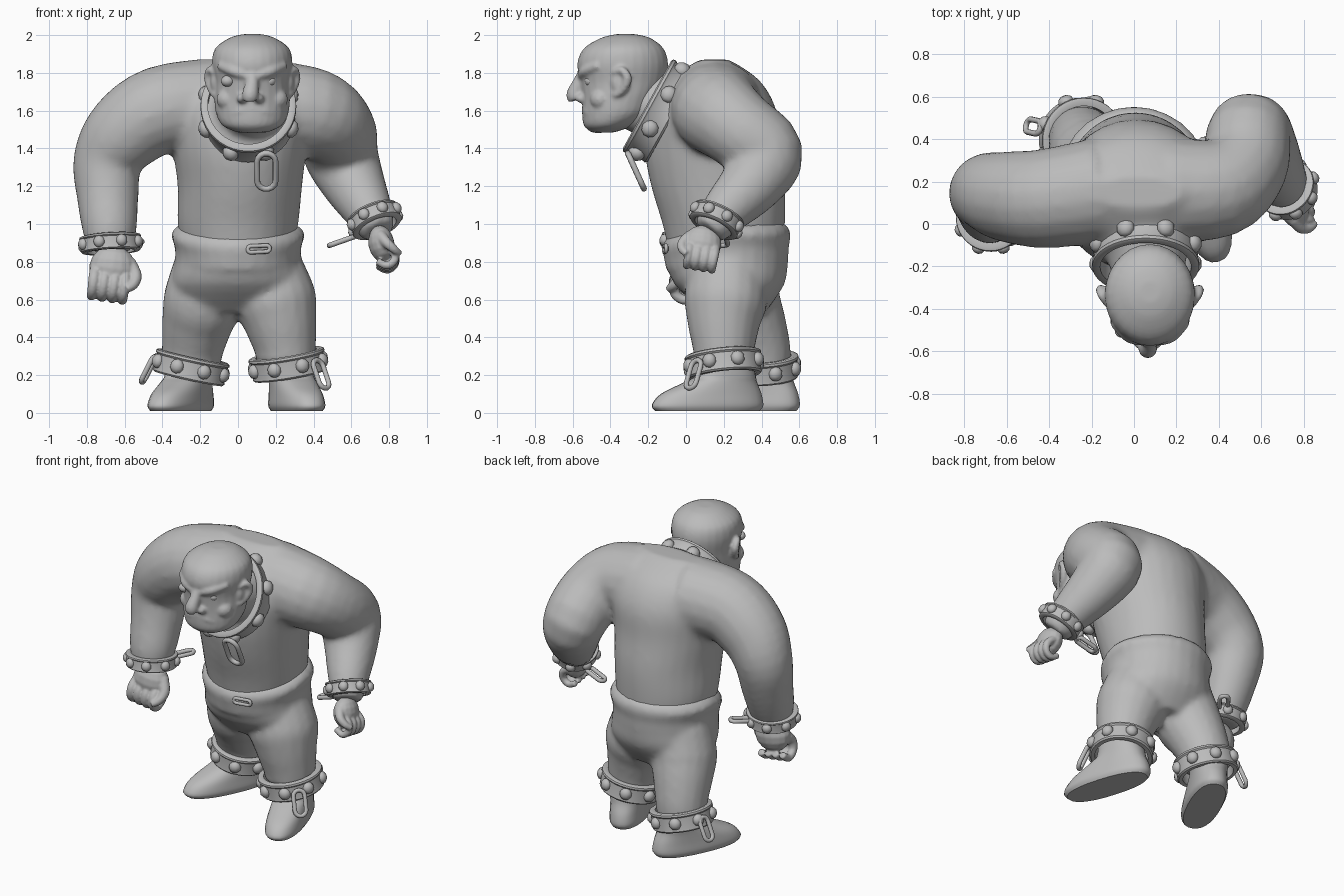
import bpy, bmesh, math
from mathutils import Vector, Matrix, Quaternion

cube = bpy.data.objects.get("Cube")
if cube:
    bpy.data.objects.remove(cube)

grey = bpy.data.materials.new("plain_grey")
grey.use_nodes = True
grey.diffuse_color = (0.5, 0.5, 0.5, 1)
grey.node_tree.nodes["Principled BSDF"].inputs["Base Color"].default_value = (0.5, 0.5, 0.5, 1)


def finish(name, bm, voxel=0, smooth=5):
    """Turn a bmesh into an object; a voxel size fuses its pieces."""
    bmesh.ops.recalc_face_normals(bm, faces=bm.faces)
    me = bpy.data.meshes.new(name)
    bm.to_mesh(me)
    bm.free()
    me.materials.append(grey)
    ob = bpy.data.objects.new(name, me)
    bpy.context.collection.objects.link(ob)
    if voxel:
        rm = ob.modifiers.new("fuse", 'REMESH')
        rm.mode = 'VOXEL'
        rm.voxel_size = voxel
        rm.use_smooth_shade = True
        sm = ob.modifiers.new("soften", 'SMOOTH')
        sm.factor = 0.5
        sm.iterations = smooth
    else:
        bpy.ops.object.select_all(action='DESELECT')
        ob.select_set(True)
        bpy.context.view_layer.objects.active = ob
        bpy.ops.object.shade_smooth_by_angle(angle=math.radians(40))
    return ob


def spline(pts, steps=4):
    """Catmull-Rom through tuples of any length."""
    out = []
    for i in range(len(pts) - 1):
        a, b, c, d = (pts[max(0, min(len(pts) - 1, i + k))] for k in (-1, 0, 1, 2))
        for s in range(steps):
            t = s / steps
            out.append([q + t * (r - p + t * (2 * p - 5 * q + 4 * r - e + t * (3 * (q - r) + e - p))) / 2
                        for p, q, r, e in zip(a, b, c, d)])
    return out + [list(pts[-1])]


def skin(bm, rings):
    loops = [[bm.verts.new(v) for v in ring] for ring in rings]
    n = len(loops[0])
    for a, b in zip(loops, loops[1:]):
        for i in range(n):
            bm.faces.new((a[i], a[(i + 1) % n], b[(i + 1) % n], b[i]))
    bm.faces.new(loops[0][::-1])
    bm.faces.new(loops[-1])


def loft(bm, pts, n=28, mat=Matrix(), square=1.0, dip=0.0):
    """Stack level rings: (x, y, z, rx, ry)."""
    rings = []
    for x, y, z, rx, ry in spline(pts):
        ring = []
        for k in range(n):
            c, s = math.cos(math.tau * k / n), math.sin(math.tau * k / n)
            c, s = (math.copysign(abs(v) ** square, v) for v in (c, s))
            drop = dip * max(0, -s) if z > 0.82 else 0
            ring.append(mat @ Vector((x + rx * c, y + ry * s, z - drop)))
        rings.append(ring)
    skin(bm, rings)


def tube(bm, pts, n=18, mat=Matrix()):
    """Sweep a circle along (x, y, z, r)."""
    p = spline(pts)
    q, last, rings = Quaternion(), Vector((0, 0, 1)), []
    for i, (x, y, z, r) in enumerate(p):
        t = Vector(p[min(i + 1, len(p) - 1)][:3]) - Vector(p[max(i - 1, 0)][:3])
        q = last.rotation_difference(t) @ q
        last = t
        rings.append([mat @ (Vector((x, y, z)) + q @ Vector(
            (r * math.cos(math.tau * k / n), r * math.sin(math.tau * k / n), 0))) for k in range(n)])
    skin(bm, rings)


def ball(bm, loc, size, mat=Matrix(), seg=16):
    m = mat @ Matrix.Translation(loc) @ Matrix.Diagonal((*size, 1))
    bmesh.ops.create_uvsphere(bm, u_segments=seg, v_segments=seg // 2, radius=1, matrix=m)


# Torso, neck and arms fused together
bm = bmesh.new()
loft(bm, [(0, .21, .84, .29, .3), (0, .2, 1, .32, .325), (.01, .17, 1.2, .33, .355),
          (.01, .14, 1.4, .355, .36), (.02, .14, 1.6, .38, .34), (.02, .15, 1.76, .34, .24),
          (.02, .15, 1.87, .22, .08)])
tube(bm, [(.05, .12, 1.62, .22), (.06, -.1, 1.62, .2), (.07, -.32, 1.66, .15)])
tube(bm, [(-.15, .16, 1.63, .25), (-.42, .12, 1.6, .235), (-.6, .13, 1.48, .215), (-.69, .15, 1.33, .185),
          (-.69, .11, 1.15, .165), (-.68, .05, .97, .145), (-.68, .03, .86, .115)])
tube(bm, [(.15, .16, 1.62, .25), (.4, .17, 1.59, .235), (.52, .28, 1.5, .21), (.545, .425, 1.37, .2),
          (.61, .35, 1.22, .17), (.69, .21, 1.07, .13), (.745, .12, .96, .09)])
finish("torso_and_arms", bm, 0.022, 6)

# Trousers with a waistband that sags at the front
bm = bmesh.new()
loft(bm, [(0, .215, 1, .31, .315), (0, .215, .95, .355, .34), (0, .215, .88, .335, .33),
          (0, .22, .8, .335, .32), (0, .23, .68, .35, .29), (0, .26, .53, .3, .16)], dip=.07)
tube(bm, [(.15, .22, .78, .19), (.195, .21, .6, .22), (.225, .2, .48, .195), (.25, .2, .34, .165),
          (.25, .2, .26, .155)])
tube(bm, [(-.15, .27, .78, .19), (-.185, .29, .6, .21), (-.215, .34, .48, .19), (-.24, .39, .34, .165),
          (-.25, .4, .24, .155)])
finish("trousers", bm, 0.02, 4)

# Feet: toes point to local -y
for side, loc, turn in (("left", (.285, .2, 0), 17), ("right", (-.265, .4, 0), -25)):
    bm = bmesh.new()
    m = Matrix.Translation(loc) @ Matrix.Rotation(math.radians(turn), 4, 'Z')
    loft(bm, [(0, -.09, .01, .105, .285), (0, -.09, .04, .118, .305), (0, -.07, .1, .115, .275),
              (0, -.02, .16, .112, .2), (0, .01, .2, .112, .16), (0, .01, .3, .115, .14)],
         mat=m, square=.85)
    finish(side + "_foot", bm)


# Hands: fingers hang along local -z, the back faces local -y
def hand(name, loc, rot, thumb, size):
    bm = bmesh.new()
    m = Matrix.Translation(loc) @ rot @ Matrix.Diagonal((size * thumb, size, size, 1))
    ball(bm, (0, 0, -.1), (.125, .085, .12), m)
    for i in range(4):
        x = -.09 + i * .055
        tube(bm, [(x, -.03, -.12, .03), (x, -.07, -.17, .03), (x, -.065, -.23, .027),
                  (x, -.01, -.26, .026), (x, .05, -.22, .023)], 10, m)
    tube(bm, [(.08, 0, -.06, .04), (.125, -.03, -.12, .034), (.12, -.07, -.17, .028),
              (.085, -.1, -.2, .022)], 10, m)
    finish(name, bm, 0.008, 1)


hand("right_hand", (-.65, .01, .865), Matrix.Rotation(math.radians(8), 4, 'Y'), 1, 1)
hand("left_hand", (.745, .1, .975),
     Matrix.Rotation(math.radians(-10), 4, 'X') @ Matrix.Rotation(math.radians(-10), 4, 'Y')
     @ Matrix.Rotation(math.radians(90), 4, 'Z'), -1, .82)

# Head with brow, nose, cheeks, lip, chin and ears
HX = .075
bm = bmesh.new()
loft(bm, [(HX, -.44, 1.485, .08, .06), (HX, -.41, 1.52, .155, .13), (HX, -.37, 1.58, .19, .18),
          (HX, -.35, 1.66, .2, .2), (HX, -.335, 1.75, .2, .225), (HX, -.335, 1.85, .213, .24),
          (HX, -.33, 1.93, .195, .21), (HX, -.32, 1.985, .12, .13), (HX, -.32, 2.005, .05, .05)])
tube(bm, [(HX, -.53, 1.82, .03), (HX, -.565, 1.75, .035), (HX - .01, -.59, 1.685, .044),
          (HX - .01, -.585, 1.655, .036)], 12)
ball(bm, (HX, -.465, 1.52), (.09, .055, .04))
for s in (-1, 1):
    tube(bm, [(HX + s * .02, -.548, 1.785, .028), (HX + s * .1, -.53, 1.81, .03),
              (HX + s * .17, -.46, 1.84, .024)], 12)
    ball(bm, (HX - .01 + s * .045, -.55, 1.665), (.028, .035, .026))
    ball(bm, (HX + s * .12, -.45, 1.66), (.07, .06, .06))
    tube(bm, [(HX, -.525, 1.605, .026), (HX + s * .07, -.51, 1.595, .03),
              (HX + s * .14, -.455, 1.56, .025)], 12)
    tube(bm, [(HX + s * .19, -.38, 1.68, .02), (HX + s * .212, -.335, 1.71, .023),
              (HX + s * .232, -.31, 1.77, .024), (HX + s * .225, -.34, 1.815, .02),
              (HX + s * .2, -.38, 1.8, .016)], 12)
    ball(bm, (HX + s * .2, -.345, 1.75), (.022, .05, .07))
finish("head", bm, 0.01, 3)
bm = bmesh.new()
for s in (-1, 1):
    ball(bm, (HX - .02 + s * .11, -.505, 1.757), (.036, .032, .03))
finish("eyes", bm)


# Studded bands: a revolved profile with rolled rims
def band(name, loc, axis, r, h, studs, stud, stretch=1.0, n=40):
    bm = bmesh.new()
    m = (Matrix.Translation(loc) @ Vector((0, 0, 1)).rotation_difference(Vector(axis)).to_matrix().to_4x4()
         @ Matrix.Diagonal((1, stretch, 1, 1)))
    prof = [(-.025, -1), (0, -1), (.008, -.85), (.006, -.65), (.006, .6), (.014, .75), (.012, .95),
            (0, 1.05), (-.025, 1)]
    loops = [[bm.verts.new(m @ Vector(((r + o) * math.cos(math.tau * k / n),
              (r + o) * math.sin(math.tau * k / n), z * h / 2))) for k in range(n)] for o, z in prof]
    for a, b in zip(loops, loops[1:] + loops[:1]):
        for k in range(n):
            bm.faces.new((a[k], a[(k + 1) % n], b[(k + 1) % n], b[k]))
    for k in range(studs):
        turn = Matrix.Rotation(math.tau * (k + .5) / studs, 4, 'Z')
        ball(bm, (r + .008, 0, 0), (stud * .8, stud, stud), m @ turn, 10)
    finish(name, bm)


band("neck_collar", (.055, -.14, 1.595), (0, -.87, .48), .24, .145, 8, .045, 1.1)
band("right_wrist_band", (-.675, .03, .895), (-.06, .12, 1), .15, .085, 8, .032)
band("left_wrist_band", (.725, .16, 1.02), (-.33, .38, .8), .13, .085, 8, .032)
band("right_ankle_band", (-.25, .4, .24), (.22, -.05, 1), .185, .12, 8, .039)
band("left_ankle_band", (.265, .2, .255), (-.17, -.1, 1), .19, .12, 8, .039)


# Chain links: stadium loops
def link(name, loc, along, across, length, width, thick=.014):
    a = Vector(along).normalized()
    b = Vector(across)
    b = (b - a * b.dot(a)).normalized()
    cu = bpy.data.curves.new(name, 'CURVE')
    cu.dimensions = '3D'
    cu.bevel_depth = thick
    cu.bevel_resolution = 2
    sp = cu.splines.new('POLY')
    sp.points.add(15)
    r = width / 2 - thick
    half = length / 2 - thick - r
    for k, p in enumerate(sp.points):
        t = math.pi * (k % 8) / 7 + (math.pi if k > 7 else 0)
        shift = half if k < 8 else -half
        p.co = (*(Vector(loc) + a * (r * math.sin(t) + shift) + b * r * math.cos(t)), 1)
    sp.use_cyclic_u = True
    cu.materials.append(grey)
    bpy.context.collection.objects.link(bpy.data.objects.new(name, cu))


link("collar_link", (.15, -.265, 1.28), (0, .1, -.22), (1, 0, 0), .24, .13, .016)
link("right_wrist_link", (-.56, .2, .9), (.6, .8, .1), (.8, -.6, 0), .17, .08)
link("left_wrist_link", (.55, .19, .91), (-1, .1, -.35), (0, 1, 0), .17, .08)
link("right_ankle_link", (-.475, .46, .23), (-.45, .1, -.9), (.3, 1, 0), .18, .09)
link("left_ankle_link", (.44, .04, .205), (.3, -.25, -.9), (.7, .7, 0), .19, .1)
link("belt_buckle", (.11, -.11, .868), (1, .1, .05), (0, 0, 1), .14, .055, .011)
